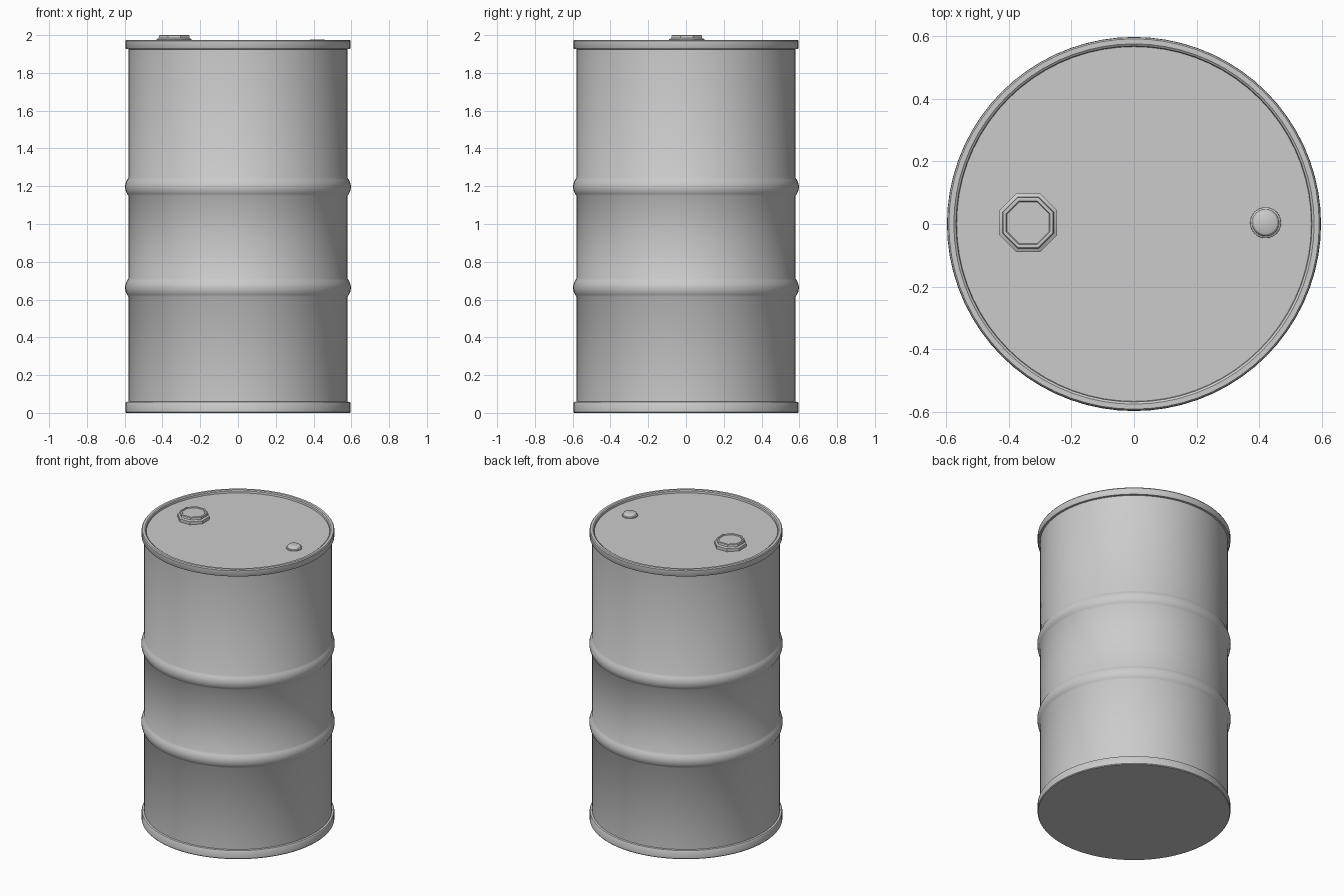
import bpy, bmesh, math

if "Cube" in bpy.data.objects:
    bpy.data.objects.remove(bpy.data.objects["Cube"])

steel = bpy.data.materials.new("grey_steel")
steel.diffuse_color = (0.6, 0.6, 0.6, 1)
steel.use_nodes = True
steel.node_tree.nodes["Principled BSDF"].inputs["Base Color"].default_value = steel.diffuse_color


def lathe(name, profile, sides, center=(0, 0), phase=0.0, angle=35):
    """Revolve (radius, z) points around a vertical axis; ends are capped."""
    bm = bmesh.new()
    rings = []
    for r, z in profile:
        rings.append([bm.verts.new((center[0] + r * math.cos(phase + math.tau * i / sides),
                                    center[1] + r * math.sin(phase + math.tau * i / sides), z))
                      for i in range(sides)])
    for a, b in zip(rings, rings[1:]):
        for i in range(sides):
            j = (i + 1) % sides
            bm.faces.new((a[i], a[j], b[j], b[i]))
    bm.faces.new(rings[0][::-1])
    bm.faces.new(rings[-1])
    mesh = bpy.data.meshes.new(name)
    bm.to_mesh(mesh)
    bm.free()
    mesh.materials.append(steel)
    obj = bpy.data.objects.new(name, mesh)
    bpy.context.collection.objects.link(obj)
    bpy.ops.object.select_all(action='DESELECT')
    obj.select_set(True)
    bpy.context.view_layer.objects.active = obj
    bpy.ops.object.shade_smooth_by_angle(angle=math.radians(angle))
    return obj


R = 0.58     # wall radius
RIM = 0.596  # rim and hoop radius


def hoop(z):
    """Rolled hoop pressed outward from the wall, centred at height z."""
    return [(R, z - 0.048), (R + 0.007, z - 0.038), (RIM - 0.002, z - 0.024), (RIM + 0.001, z - 0.008),
            (RIM + 0.001, z + 0.008), (RIM - 0.003, z + 0.024), (R + 0.006, z + 0.038), (R, z + 0.048)]


# Drum: bottom chime, wall with two hoops, top chime and recessed lid
drum_profile = ([(RIM - 0.004, 0.0), (RIM, 0.005), (RIM, 0.052), (RIM - 0.004, 0.058), (R, 0.06)]
                + hoop(0.663) + hoop(1.197)
                + [(R, 1.925), (RIM - 0.004, 1.927), (RIM, 1.933), (RIM, 1.968), (RIM - 0.005, 1.975),
                   (0.575, 1.975), (0.568, 1.97), (0.566, 1.957)])
lathe("drum", drum_profile, 72)

# Large octagonal bung with a flange and a slightly dished top
k = 1 / math.cos(math.pi / 8)
lathe("large_bung", [(0.093 * k, 1.95), (0.093 * k, 1.978), (0.082 * k, 1.984), (0.080 * k, 1.998),
                     (0.077 * k, 2.0), (0.070 * k, 2.0), (0.067 * k, 1.994)],
      8, (-0.338, 0.004), math.pi / 8, 30)

# Small round bung
lathe("small_bung", [(0.05, 1.95), (0.049, 1.963), (0.043, 1.966), (0.039, 1.975), (0.036, 1.977)],
      24, (0.42, 0.004))
